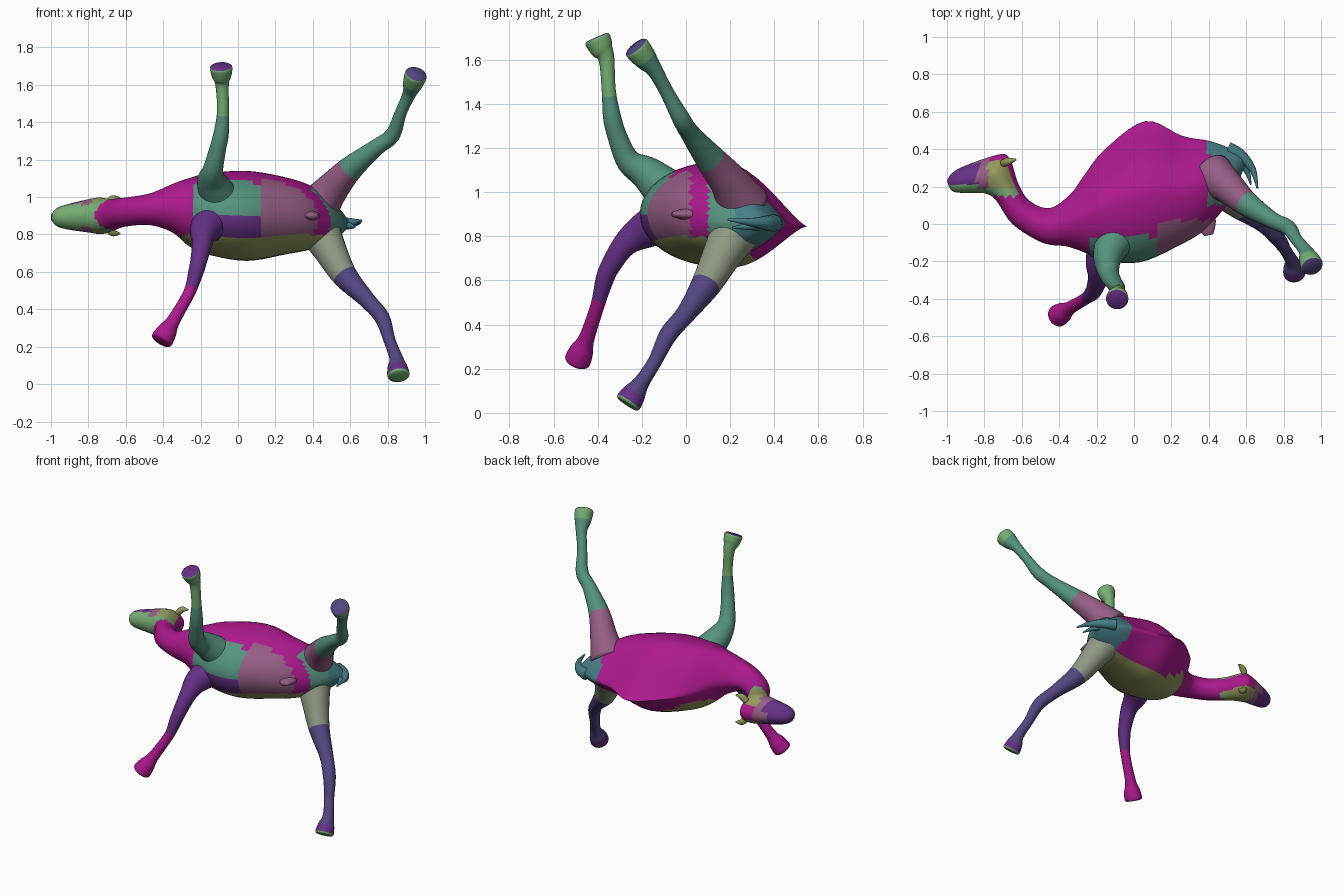
import bpy, bmesh
from math import sin, cos, pi
from mathutils import Vector

if "Cube" in bpy.data.objects:
    bpy.data.objects.remove(bpy.data.objects["Cube"])

COLORS = {
    "magenta": (.42, .01, .27), "mauve": (.30, .11, .23), "olive": (.30, .32, .11),
    "teal": (.09, .29, .21), "green": (.18, .42, .17), "purple": (.13, .03, .24),
    "indigo": (.09, .06, .22), "blue": (.06, .21, .24), "sage": (.27, .32, .23),
}
NAMES = list(COLORS)
for n in NAMES:
    bpy.data.materials.new(n).diffuse_color = (*COLORS[n], 1)


def resample(keys, n=5):
    """Smooth curve through key tuples, n steps per span."""
    out = []
    for i in range(len(keys) - 1):
        p = keys[max(i - 1, 0)], keys[i], keys[i + 1], keys[min(i + 2, len(keys) - 1)]
        for t in (s / n for s in range(n)):
            out.append(tuple(
                b + t / 2 * (c - a + t * (2 * a - 5 * b + 4 * c - d + t * (3 * (b - c) + d - a)))
                for a, b, c, d in zip(*p)))
    return out + [tuple(keys[-1])]


def skin(name, rings, color):
    """Join rings of points into a closed smooth skin; color(centre, t) names the material."""
    bm = bmesh.new()
    rows = [[bm.verts.new(p) for p in r] for r in rings]
    k = len(rows[0])

    def face(t, *verts):
        f = bm.faces.new(verts)
        f.smooth = True
        f.material_index = NAMES.index(color(f.calc_center_median(), t))

    for i, (a, b) in enumerate(zip(rows, rows[1:])):
        for j in range(k):
            face(i / len(rows), a[j], a[(j + 1) % k], b[(j + 1) % k], b[j])
    for row, t in ((rows[0], 0), (rows[-1], 1)):
        mid = bm.verts.new(sum((v.co for v in row), Vector()) / k)
        for j in range(k):
            face(t, row[j], row[(j + 1) % k], mid)
    bmesh.ops.recalc_face_normals(bm, faces=bm.faces)
    me = bpy.data.meshes.new(name)
    bm.to_mesh(me)
    bm.free()
    for n in NAMES:
        me.materials.append(bpy.data.materials[n])
    ob = bpy.data.objects.new(name, me)
    bpy.context.collection.objects.link(ob)
    return ob


def limb(name, path, radii, bands, segs=24):
    """Round tube along a path; bands = (end fraction, colour)."""
    pts = resample([(*p, r) for p, r in zip(path, radii)])
    rings, u = [], Vector((.9, .3, .4))
    for i, p in enumerate(pts):
        d = Vector(pts[min(i + 1, len(pts) - 1)][:3]) - Vector(pts[max(i - 1, 0)][:3])
        d.normalize()
        u = (u - d * u.dot(d)).normalized()
        v = d.cross(u)
        angles = [2 * pi * j / segs for j in range(segs)]
        rings.append([Vector(p[:3]) + p[3] * (u * cos(a) + v * sin(a)) for a in angles])
    return skin(name, rings, lambda c, t: next(n for e, n in bands if t <= e))


def leg(name, path, thick, bands):
    """Leg whose last two points are ankle and sole; adds a flared pad foot."""
    *path, ankle, sole = [Vector(p) for p in path]
    path += [ankle, ankle.lerp(sole, .55), sole, ankle.lerp(sole, 1.12)]
    return limb(name, path, thick + [.041, .032, .036, .053, .06, .051], bands)


# body, neck and head: back x y, belly x y, centre z, half width
BODY = [
    (.60, .33, .53, .15, .86, .02), (.56, .38, .48, .08, .87, .09), (.42, .44, .38, -.03, .89, .165),
    (.26, .47, .25, -.11, .9, .205), (.06, .55, .03, -.205, .9, .24), (-.155, .4, -.18, -.19, .91, .215),
    (-.26, .27, -.27, -.15, .92, .18), (-.34, .16, -.36, -.12, .94, .13), (-.45, .085, -.49, -.1, .935, .085),
    (-.56, .125, -.65, 0, .92, .077), (-.62, .22, -.74, .13, .905, .085), (-.665, .35, -.8, .165, .9, .097),
    (-.73, .37, -.83, .165, .9, .092), (-.94, .295, -.955, .17, .893, .058), (-1, .235, -.99, .2, .893, .02),
]


def body_ring(r, segs=48):
    tx, ty, bx, by, z, w = r
    narrow = max(w / .24, 0) ** 1.5      # wide rings taper to a ridge at the back
    ring = []
    for j in range(segs):
        c, s = cos(2 * pi * j / segs), sin(2 * pi * j / segs)
        up = max(c, 0)
        ring.append(((tx + bx + (tx - bx) * c) / 2, (ty + by + (ty - by) * c) / 2,
                     z + w * s * (1 - narrow * up * up) - .055 * narrow * up))
    return ring


def body_color(c, t):
    x, y, z = c
    if x < -.84:
        return "green" if y < .21 else "purple"
    if x < -.62 and y > .15:
        return "green" if y < .19 else "mauve" if x < -.78 else "olive" if abs(z - .9) > .05 else "magenta"
    if x > .4 and y > .1:
        return "blue" if y > .22 else "teal"
    if -.24 < x < .12 and y < -.06 and z > .78:
        return "teal" if z > .9 else "purple"
    if z < .8 and y < .3 and x > -.3:
        return "olive"
    return "mauve" if x > .12 and y < .02 else "magenta"


skin("body_neck_head", [body_ring(r) for r in resample(BODY)], body_color)

# front legs
FRONT = [.11, .08, .056, .045]
leg("front_leg_upper_side", [
    (-.09, -.06, .98), (-.14, -.17, 1.08), (-.135, -.26, 1.14), (-.11, -.31, 1.25),
    (-.09, -.335, 1.34), (-.08, -.35, 1.46), (-.085, -.36, 1.6), (-.09, -.4, 1.69)],
    FRONT, [(.5, "teal"), (.9, "green"), (1, "purple")])
leg("front_leg_lower_side", [
    (-.13, -.08, .88), (-.18, -.2, .82), (-.19, -.28, .76), (-.21, -.345, .66),
    (-.225, -.37, .6), (-.26, -.4, .49), (-.345, -.45, .34), (-.405, -.49, .24)],
    FRONT, [(.5, "purple"), (1, "magenta")])

# hind legs
HIND = [.12, .09, .068, .045]
leg("hind_leg_upper_side", [
    (.42, .26, .94), (.5, .2, 1.04), (.6, .11, 1.15), (.74, .02, 1.265),
    (.825, -.02, 1.33), (.87, -.085, 1.45), (.915, -.14, 1.55), (.95, -.22, 1.65)],
    HIND, [(.2, "mauve"), (.75, "teal"), (.9, "green"), (1, "indigo")])
leg("hind_leg_lower_side", [
    (.42, .24, .85), (.49, .165, .72), (.57, .09, .58), (.69, 0, .45),
    (.77, -.08, .355), (.81, -.14, .235), (.845, -.2, .14), (.858, -.26, .05)],
    HIND, [(.2, "sage"), (.75, "indigo"), (.85, "purple"), (1, "green")])

# tail and its side tuft
limb("tail", [(.5, .4, .86), (.57, .365, .86), (.635, .29, .865), (.66, .19, .876)],
     [.04, .033, .018, .005], [(1, "blue")], 12)
limb("tail_tuft", [(.54, .37, .855), (.6, .29, .845), (.625, .21, .84)],
     [.03, .017, .004], [(1, "blue")], 12)

# thin flap under the rear belly
flap = limb("belly_flap", [(.36, .08, .9), (.385, 0, .9), (.4, -.06, .9)],
            [.07, .055, .025], [(1, "mauve")])
for vert in flap.data.vertices:
    vert.co.z = .45 + vert.co.z / 2

# ears, mirrored about the head's mid plane
for side, label in ((1, "upper"), (-1, "lower")):
    limb("ear_" + label, [(-.7, .325, .9 + side * .06), (-.67, .335, .9 + side * .09),
                          (-.63, .345, .9 + side * .095)], [.02, .02, .004], [(1, "olive")], 12)

for m in bpy.data.materials:
    if m.users and not m.is_grease_pencil:
        m.use_nodes = True
        m.node_tree.nodes["Principled BSDF"].inputs["Base Color"].default_value = m.diffuse_color
